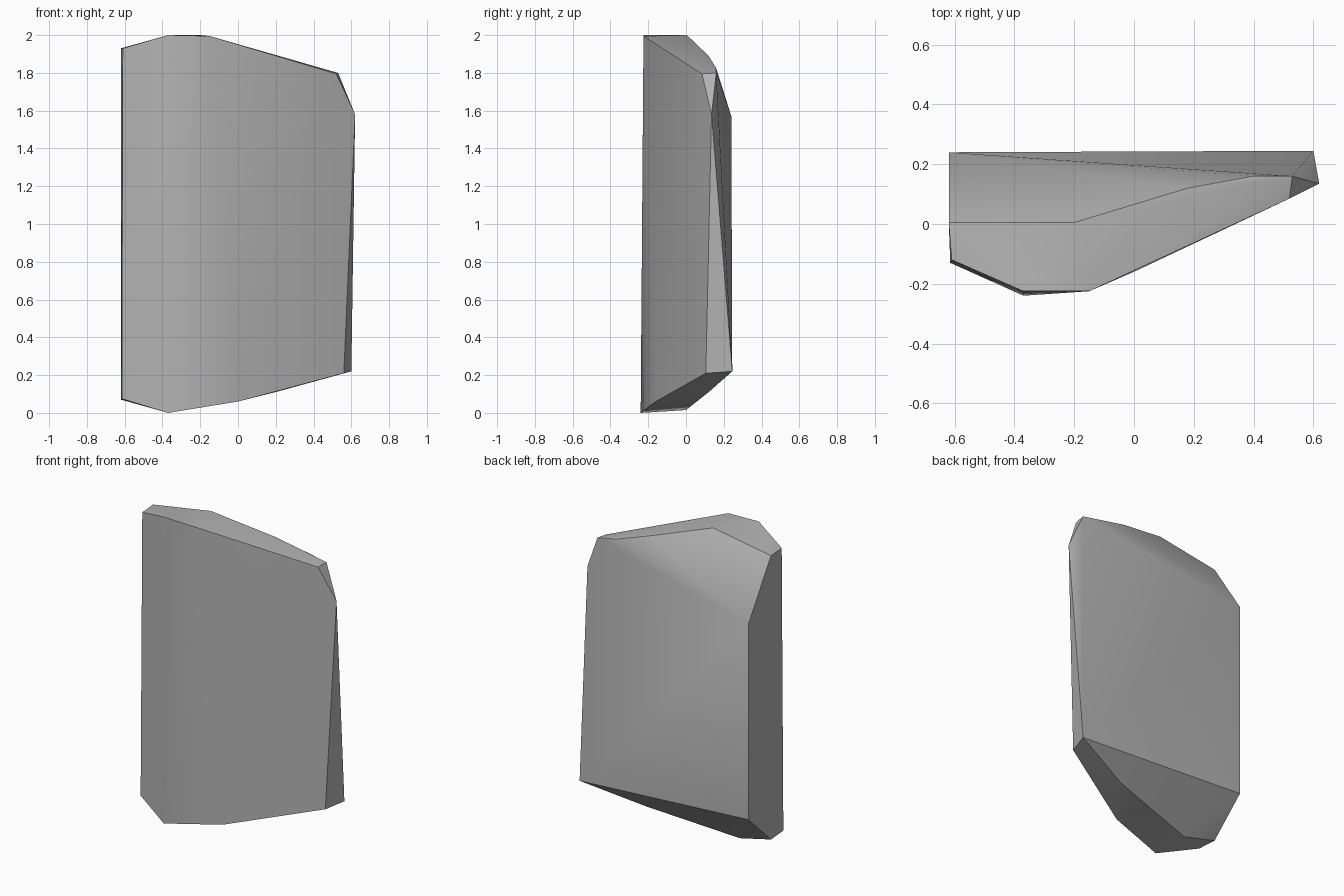
import bpy
import bmesh
from math import radians

# Remove the default object
default_cube = bpy.data.objects.get("Cube")
if default_cube:
    bpy.data.objects.remove(default_cube, do_unlink=True)


def make_material(name, colour):
    material = bpy.data.materials.new(name)
    material.use_nodes = True
    material.diffuse_color = colour
    shader = material.node_tree.nodes.get("Principled BSDF")
    shader.inputs["Base Color"].default_value = colour
    return material


def make_hull(name, corner_groups, material):
    """Wrap a tight convex skin around the given corner points."""
    bm = bmesh.new()
    for group in corner_groups:
        for corner in group:
            bm.verts.new(corner)
    result = bmesh.ops.convex_hull(bm, input=bm.verts)
    unused = {v for v in result["geom_interior"] + result["geom_unused"]
              if isinstance(v, bmesh.types.BMVert)}
    bmesh.ops.delete(bm, geom=list(unused), context="VERTS")
    bmesh.ops.recalc_face_normals(bm, faces=bm.faces)

    mesh = bpy.data.meshes.new(name)
    bm.to_mesh(mesh)
    bm.free()
    mesh.materials.append(material)
    slab = bpy.data.objects.new(name, mesh)
    bpy.context.collection.objects.link(slab)

    # Soft bends, crisp chipped edges
    bpy.ops.object.select_all(action="DESELECT")
    slab.select_set(True)
    bpy.context.view_layer.objects.active = slab
    bpy.ops.object.shade_smooth_by_angle(angle=radians(30))
    return slab


# Rim of the sloping top, front then back
top_front = [(-.61, -.12, 1.93), (-.37, -.225, 2), (-.15, -.225, 1.995),
             (.52, .085, 1.795)]
top_back = [(-.62, .005, 1.93), (-.2, .005, 2), (.18, .12, 1.89),
            (.4, .16, 1.825), (.53, .16, 1.8)]

# Rim of the underside, front then back
bottom_front = [(-.615, -.13, .075), (-.37, -.24, 0), (0, -.16, .06),
                (.56, .105, .21)]
bottom_back = [(-.62, .005, .07), (-.39, 0, .015), (.2, .12, .11)]

# Corners of the flat back and the chipped thin end
back_corners = [(-.62, .24, 1.57), (-.62, .24, .29), (.6, .245, .22)]
thin_end = [(.62, .135, 1.58)]

stone_grey = make_material("stone_grey", (.45, .45, .45, 1))
make_hull("stone_slab",
          [top_front, top_back, bottom_front, bottom_back,
           back_corners, thin_end], stone_grey)
